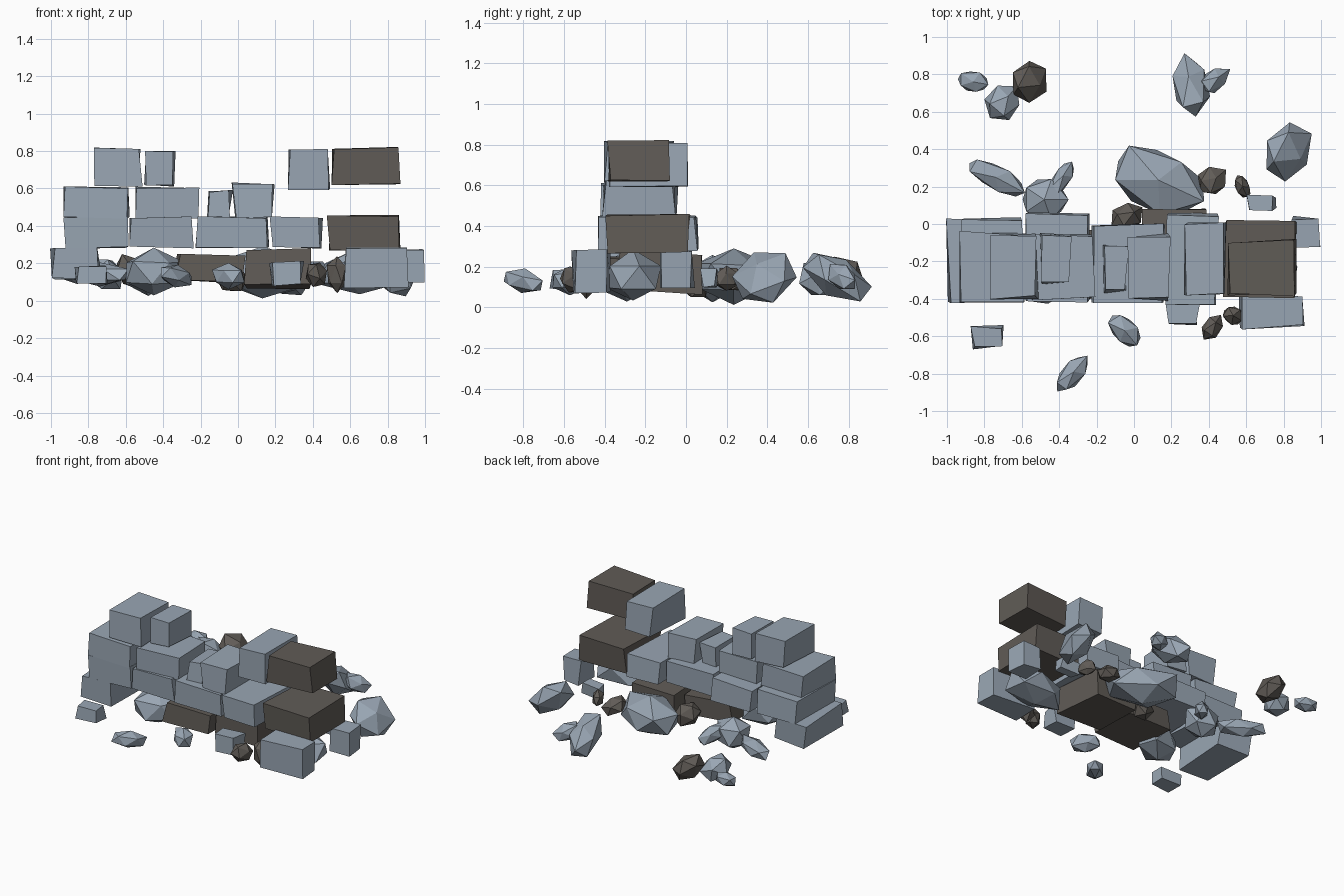
import bpy, bmesh, math, random
from mathutils import Euler, Matrix, Vector

random.seed(4)
starter = bpy.data.objects.get("Cube")
if starter:
    bpy.data.objects.remove(starter, do_unlink=True)


def make_material(name, colour):
    mat = bpy.data.materials.new(name)
    mat.use_nodes = True
    mat.diffuse_color = (*colour, 1)
    mat.node_tree.nodes["Principled BSDF"].inputs["Base Color"].default_value = (*colour, 1)
    return mat


grey = make_material("blue grey stone", (0.318, 0.38, 0.452))
brown = make_material("dark brown stone", (0.118, 0.106, 0.094))


def finish(bm, name, material):
    bmesh.ops.recalc_face_normals(bm, faces=bm.faces)
    mesh = bpy.data.meshes.new(name)
    bm.to_mesh(mesh)
    bm.free()
    mesh.materials.append(material)
    obj = bpy.data.objects.new(name, mesh)
    bpy.context.collection.objects.link(obj)
    return obj


def block(name, x, y, z, material=grey, wobble=0.022, tilt=(0, 0, 0)):
    """Roughly hewn box with uneven corners, tilted in degrees about its middle."""
    bm = bmesh.new()
    bmesh.ops.create_cube(bm, size=1)
    middle = Vector([sum(span) / 2 for span in (x, y, z)])
    for v in bm.verts:
        for axis, (low, high) in enumerate((x, y, z)):
            pull = random.uniform(-0.2, 1) * wobble * (0.5 if axis == 2 else 1)
            v.co[axis] = low + pull if v.co[axis] < 0 else high - pull
    turn = Euler([math.radians(a) for a in tilt]).to_matrix()
    bmesh.ops.rotate(bm, verts=bm.verts, cent=middle, matrix=turn)
    return finish(bm, name, material)


def rock(name, place, half, yaw=0, pitch=0, roll=0, material=grey):
    """Faceted boulder: a stretched, turned icosahedron with uneven corners."""
    bm = bmesh.new()
    bmesh.ops.create_icosphere(bm, subdivisions=1, radius=1)
    for v in bm.verts:
        v.co *= random.uniform(0.95, 1.13)
    turn = Euler([math.radians(a) for a in (roll, pitch, yaw)]).to_matrix().to_4x4()
    bm.transform(Matrix.Translation(Vector(place)) @ turn
                 @ Matrix.Diagonal((*half, 1)))
    return finish(bm, name, material)


# Top course, with a gap in the middle
block("top_block_left", (-.77, -.51), (-.4, -.05), (.61, .82))
block("top_block_small", (-.51, -.33), (-.32, -.05), (.61, .8))
block("top_block_right", (.27, .49), (-.39, .01), (.59, .81))
block("top_block_brown", (.5, .875), (-.39, -.08), (.62, .82), brown)

# Third course
third = (.44, .61)
block("third_block_left", (-.93, -.58), (-.42, -.04), third)
block("third_block_mid", (-.55, -.21), (-.41, -.05), third)
block("third_block_small", (-.17, -.03), (-.37, -.1), (.44, .59))
block("third_block_right", (-.03, .2), (-.41, -.05), (.44, .63))

# Second course
second = (.28, .45)
block("second_block_left", (-.93, -.59), (-.43, .04), second)
block("second_block_mid", (-.58, -.23), (-.42, .06), second)
block("second_block_centre", (-.23, .17), (-.43, .01), second)
block("second_block_right", (.17, .45), (-.43, .06), second)
block("second_block_brown", (.475, .875), (-.4, .02), (.26, .46), brown)

# Bottom course, partly pushed out of line
block("base_block_left", (-1, -.73), (-.43, .03), (.11, .285), wobble=.025)
block("base_block_brown_a", (-.34, .03), (-.4, -.03), (.1, .25), brown, tilt=(0, 3, 3))
block("base_block_brown_b", (.03, .4), (-.33, .09), (.07, .27), brown, tilt=(-3, 0, 0))
block("base_block_front", (.56, .92), (-.56, -.37), (.07, .29))
block("base_block_end", (.84, 1), (-.14, .04), (.09, .28))
block("base_block_small", (.17, .35), (-.54, -.4), (.08, .21))

# Fallen cut stones
block("fallen_block_front", (-.87, -.69), (-.67, -.54), (.09, .19))
block("fallen_block_back", (.6, .76), (.07, .16), (.1, .19))

# Boulders wedged under the wall
rock("wedged_rock_left", (-.45, -.29, .15), (.18, .13, .12), yaw=20)
rock("wedged_rock_right", (.65, -.26, .15), (.25, .15, .12), yaw=8)

# Boulders behind the wall
rock("large_back_rock", (.13, .235, .15), (.27, .17, .13), yaw=-25)
rock("long_back_rock", (-.74, .25, .14), (.18, .07, .06), yaw=-28)
rock("round_back_rock", (-.48, .13, .14), (.13, .12, .12))
rock("leaning_back_rock", (-.39, .24, .15), (.12, .05, .06), yaw=58, pitch=20)
rock("far_left_rock", (-.86, .76, .14), (.09, .06, .05), yaw=-10)
rock("far_round_rock", (-.7, .65, .14), (.11, .09, .09), yaw=50, pitch=30)
rock("far_brown_rock", (-.56, .76, .15), (.12, .12, .08), yaw=50, pitch=20, roll=40,
     material=brown)
rock("far_right_rock", (.3, .74, .15), (.19, .1, .1), yaw=100, pitch=30)
rock("far_small_rock", (.43, .77, .15), (.1, .06, .06), yaw=35, pitch=25)
rock("right_back_rock", (.82, .38, .15), (.16, .16, .09), yaw=50, pitch=18, roll=48)
rock("brown_back_rock_a", (.42, .23, .14), (.09, .08, .06), yaw=40, pitch=25, material=brown)
rock("brown_back_rock_b", (-.04, .04, .13), (.1, .07, .08), yaw=30, pitch=35, material=brown)
rock("brown_back_rock_c", (.58, .2, .14), (.07, .04, .06), yaw=-65, material=brown)

# Boulders in front of the wall
rock("front_rock_centre", (-.05, -.57, .13), (.11, .07, .07), yaw=-50)
rock("front_rock_left", (-.33, -.8, .13), (.13, .06, .06), yaw=50, pitch=12)
rock("front_brown_rock_a", (.42, -.55, .14), (.08, .05, .07), yaw=55, pitch=25, material=brown)
rock("front_brown_rock_b", (.53, -.49, .14), (.06, .05, .1), yaw=-30, material=brown)
